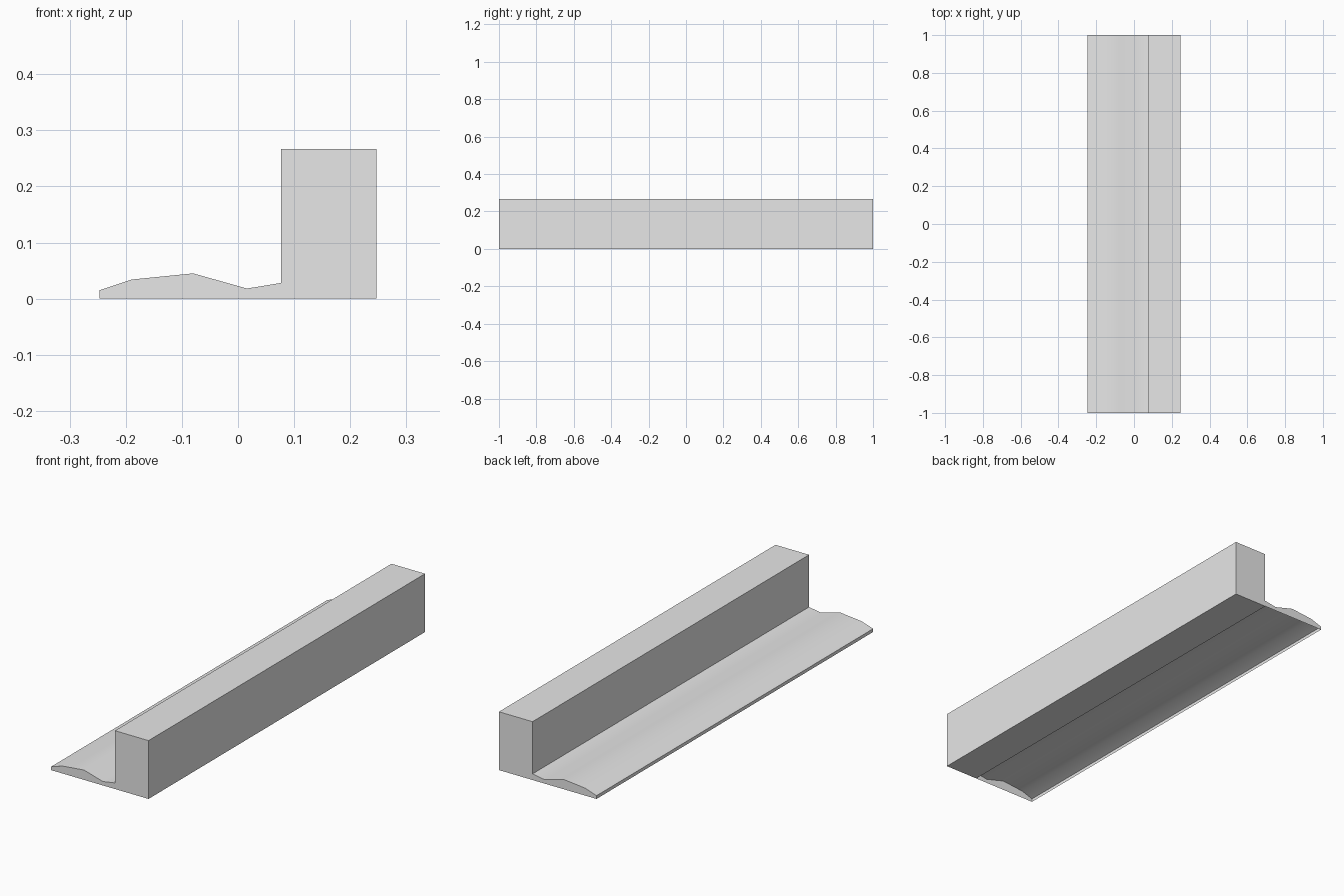
import bpy
import bmesh
import math
from mathutils import Vector

cube = bpy.data.objects.get("Cube")
if cube:
    bpy.data.objects.remove(cube, do_unlink=True)

# Single concrete colour
concrete = bpy.data.materials.new("light_grey_concrete")
concrete.use_nodes = True
concrete.diffuse_color = (0.8, 0.8, 0.8, 1)
concrete.node_tree.nodes["Principled BSDF"].inputs["Base Color"].default_value = (0.8, 0.8, 0.8, 1)

# Cross-section: low wavy gutter running into a tall square kerb
EDGE, STEP, TOP, HALF_LENGTH = 0.247, 0.077, 0.267, 1.0
gutter = [(-EDGE, 0), (-EDGE, 0.015), (-0.19, 0.034), (-0.08, 0.045), (0.016, 0.018), (STEP, 0.028)]
kerb = [(STEP, TOP), (EDGE, TOP), (EDGE, 0), (STEP, 0)]

# Sweep the section along the length
bm = bmesh.new()
section = bm.faces.new([bm.verts.new((x, -HALF_LENGTH, z)) for x, z in gutter + kerb])
swept = bmesh.ops.extrude_face_region(bm, geom=[section], use_keep_orig=True)
end_verts = [v for v in swept["geom"] if isinstance(v, bmesh.types.BMVert)]
bmesh.ops.translate(bm, verts=end_verts, vec=Vector((0, 2 * HALF_LENGTH, 0)))
bmesh.ops.recalc_face_normals(bm, faces=bm.faces[:])

# The gutter is open underneath; the kerb keeps its base
underside = [f for f in bm.faces
             if all(abs(v.co.z) < 0.001 and v.co.x < STEP + 0.001 for v in f.verts)]
bmesh.ops.delete(bm, geom=underside, context="FACES_ONLY")

mesh = bpy.data.meshes.new("kerb_and_gutter")
bm.to_mesh(mesh)
bm.free()
mesh.materials.append(concrete)
kerb_object = bpy.data.objects.new("kerb_and_gutter", mesh)
bpy.context.collection.objects.link(kerb_object)

# Soft gutter surface, crisp kerb edges
bpy.ops.object.select_all(action="DESELECT")
kerb_object.select_set(True)
bpy.context.view_layer.objects.active = kerb_object
bpy.ops.object.shade_smooth_by_angle(angle=math.radians(30))
